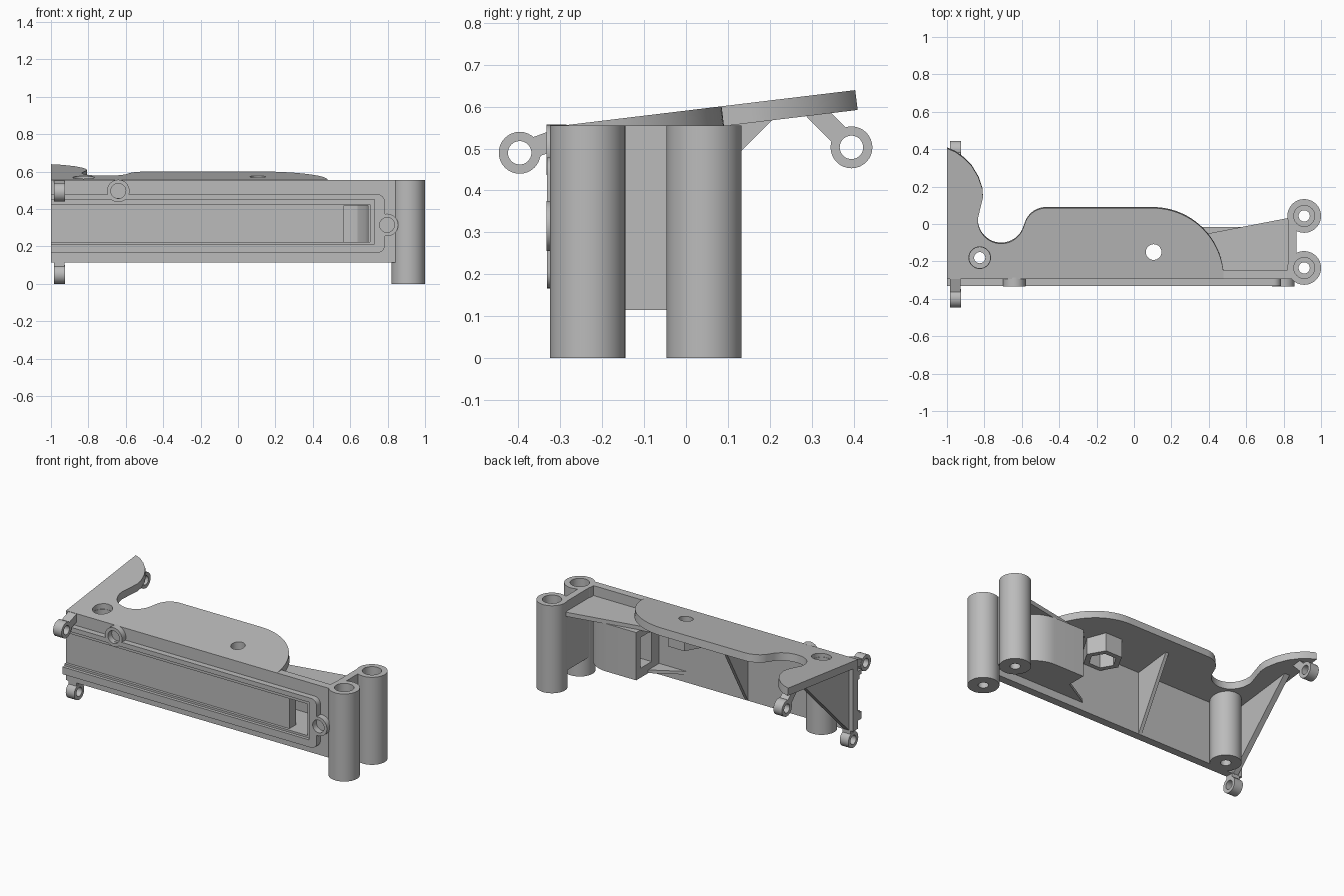
import bpy, bmesh, math

if "Cube" in bpy.data.objects:
    bpy.data.objects.remove(bpy.data.objects["Cube"], do_unlink=True)

grey = bpy.data.materials.new("plain grey")
grey.use_nodes = True
GREY = (0.5, 0.5, 0.5, 1)
grey.diffuse_color = GREY
grey.node_tree.nodes["Principled BSDF"].inputs["Base Color"].default_value = GREY


def arc(cx, cy, r, a0=0, a1=360, n=32):
    steps = n if abs(a1 - a0) == 360 else n + 1
    angles = [math.radians(a0 + (a1 - a0) * i / n) for i in range(steps)]
    return [(cx + r * math.cos(a), cy + r * math.sin(a)) for a in angles]


def rect(a0, b0, a1, b1):
    return [(a0, b0), (a1, b0), (a1, b1), (a0, b1)]


def prism(name, pts, axis, lo, hi):
    """Extrude a 2D profile along an axis from lo to hi."""
    place = {"x": lambda a, b, t: (t, a, b),
             "y": lambda a, b, t: (a, t, b),
             "z": lambda a, b, t: (a, b, t)}[axis]
    bm = bmesh.new()
    low = [bm.verts.new(place(a, b, lo)) for a, b in pts]
    high = [bm.verts.new(place(a, b, hi)) for a, b in pts]
    bm.faces.new(low)
    bm.faces.new(high)
    for i in range(len(pts)):
        j = (i + 1) % len(pts)
        bm.faces.new((low[i], low[j], high[j], high[i]))
    bmesh.ops.recalc_face_normals(bm, faces=bm.faces)
    mesh = bpy.data.meshes.new(name)
    bm.to_mesh(mesh)
    bm.free()
    mesh.materials.append(grey)
    obj = bpy.data.objects.new(name, mesh)
    bpy.context.collection.objects.link(obj)
    return obj


def select(obj):
    bpy.ops.object.select_all(action="DESELECT")
    obj.select_set(True)
    bpy.context.view_layer.objects.active = obj


def cut(obj, pts, axis, lo, hi):
    cutter = prism("cutter", pts, axis, lo, hi)
    cutter.hide_render = True
    mod = obj.modifiers.new("cut", "BOOLEAN")
    mod.operation, mod.solver, mod.object = "DIFFERENCE", "EXACT", cutter
    select(obj)
    bpy.ops.object.modifier_apply(modifier=mod.name)
    bpy.data.objects.remove(cutter, do_unlink=True)


# Tunnel running from the front pocket round to the side window
tunnel = [(0.567, -0.4), (0.695, -0.4), (0.695, -0.22), (0.68, -0.15), (0.64, -0.09),
          (0.57, -0.06), (0.3, -0.06), (0.3, -0.17), (0.5, -0.17), (0.567, -0.23)]

# Front wall
wall = prism("front_wall", rect(-1, 0.115, 0.85, 0.555), "y", -0.295, -0.245)
cut(wall, tunnel, "z", 0.225, 0.42)

# Raised rims framing a long channel, open at the left end
outer = [(-1, 0.166)] + arc(0.745, 0.206, 0.04, -90, 0, 6) + arc(0.745, 0.439, 0.04, 0, 90, 6) + [(-1, 0.479)]
rim = prism("channel_rim", outer, "y", -0.332, -0.29)
cut(rim, rect(-1.1, 0.212, 0.73, 0.45), "y", -0.4, -0.2)
inner = prism("inner_rim", rect(-1, 0.205, 0.74, 0.46), "y", -0.312, -0.29)
cut(inner, rect(-1.1, 0.225, 0.705, 0.425), "y", -0.4, -0.2)

# Screw eyes on the front
for x, z in ((-0.64, 0.497), (0.797, 0.315)):
    eye = prism("screw_eye", arc(x, z, 0.06), "y", -0.333, -0.285)
    for part in (eye, rim):
        cut(part, arc(x, z, 0.04), "y", -0.4, -0.2)

# Tilted top plate
outline = [(-1, -0.295), (0.48, -0.295)]
outline += arc(0.1, -0.295, 0.38, 0, 90, 24)[1:]
outline += arc(-0.47, -0.035, 0.12, 90, 155, 10)
outline += arc(-0.71, 0.02, 0.125, -25, -185, 20)
outline += [(-0.82, 0.09), (-0.808, 0.14), (-0.81, 0.185), (-0.832, 0.25),
            (-0.868, 0.31), (-0.91, 0.352), (-0.955, 0.385), (-1, 0.404)]
plate = prism("top_plate", outline, "z", -0.048, 0)
for v in plate.data.vertices:
    v.co.y -= v.co.z * 0.12
    v.co.z += 0.555 + 0.121 * (v.co.y + 0.295)
cut(plate, arc(0.105, -0.15, 0.042), "z", 0, 1)
cut(plate, arc(-0.825, -0.18, 0.058), "z", 0, 1)

# Screw columns with a wide bore above a narrow hole
for name, x, y, bottom, top in (("front_column", 0.91, -0.235, 0, 0.555),
                                ("back_column", 0.91, 0.043, 0, 0.555),
                                ("plate_column", -0.825, -0.18, 0.115, 0.54)):
    col = prism(name, arc(x, y, 0.09, n=48), "z", bottom, top)
    cut(col, arc(x, y, 0.056), "z", bottom + 0.06, 1)
    cut(col, arc(x, y, 0.03), "z", -1, 1)

# End wall between the columns, and the sunken shelf
end_wall = prism("end_wall", rect(0.825, -0.22, 0.868, 0.04), "z", 0.115, 0.555)
for y in (-0.235, 0.043):
    cut(end_wall, arc(0.91, y, 0.07), "z", 0, 1)
prism("shelf", [(0.3, -0.26), (0.83, -0.26), (0.83, 0.033), (0.4, -0.05), (0.3, -0.07)], "z", 0.465, 0.492)

# Curved housing behind the pocket
shell = [(0.36, -0.26), (0.36, -0.015)] + arc(0.57, -0.195, 0.18, 90, 0, 12) + [(0.75, -0.26)]
housing = prism("pocket_housing", shell, "z", 0.165, 0.468)
cut(housing, tunnel, "z", 0.225, 0.42)
prism("housing_brace", [(0.16, -0.25), (0.37, -0.25), (0.37, -0.13)], "z", 0.165, 0.185)

# Hexagonal nut holder under the plate
holder = prism("nut_holder", arc(0.105, -0.15, 0.115, n=6), "z", 0.42, 0.55)
cut(holder, arc(0.105, -0.15, 0.08, n=6), "z", 0.3, 0.51)
cut(holder, arc(0.105, -0.15, 0.042), "z", 0.3, 1)

# Triangular gussets: a deep one at the end, a shallow one in the middle
prism("end_gusset", [(-0.247, 0.115), (0.213, 0.575), (-0.247, 0.53)], "x", -0.971, -0.935)
prism("middle_gusset", [(-0.247, 0.115), (0.0, 0.555), (-0.247, 0.53)], "x", -0.262, -0.24)

# Hinge lugs on short arms: lug centre, then the arm's far end
for y, z, ay, az in ((-0.397, 0.49, -0.28, 0.533), (0.395, 0.503, 0.305, 0.593), (-0.27, 0.05, -0.27, 0.15)):
    ring = prism("hinge_lug", arc(y, z, 0.05), "x", -0.985, -0.925)
    d = math.hypot(ay - y, az - z)
    uy, uz = (ay - y) / d, (az - z) / d
    w = 0.024
    sy, sz = y + uy * 0.038, z + uz * 0.038
    prism("hinge_arm", [(sy - uz * w, sz + uy * w), (sy + uz * w, sz - uy * w),
                        (ay + uz * w, az - uy * w), (ay - uz * w, az + uy * w)], "x", -0.983, -0.927)
    cut(ring, arc(y, z, 0.028), "x", -2, 0)

# Smooth the round surfaces, keep edges sharp
for obj in bpy.context.collection.objects:
    if obj.type == "MESH":
        select(obj)
        bpy.ops.object.shade_smooth_by_angle(angle=math.radians(30))
